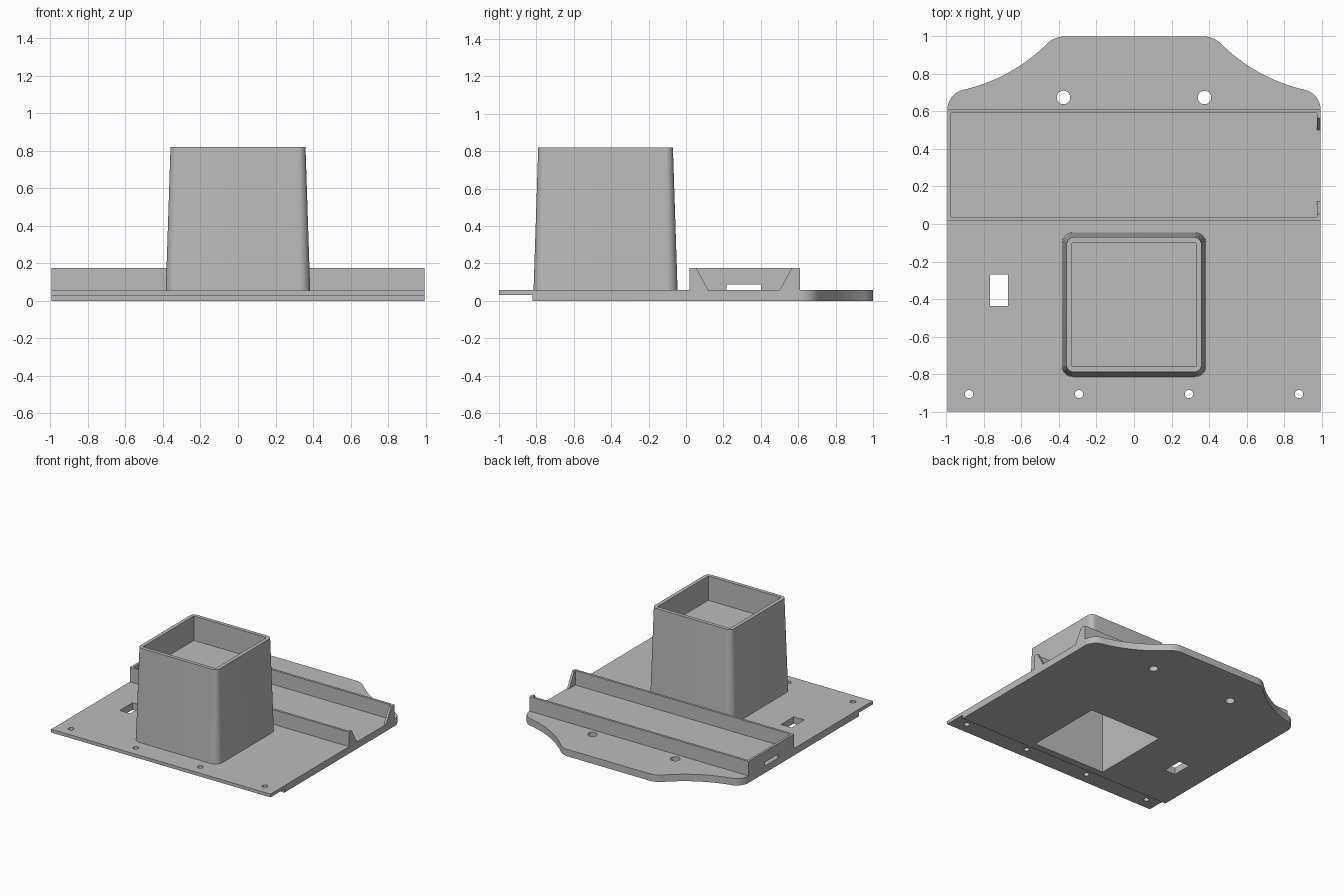
import bpy, bmesh
from math import sin, cos, radians, pi
from mathutils import Vector

if "Cube" in bpy.data.objects:
    bpy.data.objects.remove(bpy.data.objects["Cube"])

grey = bpy.data.materials.new("light grey")
grey.use_nodes = True
colour = (0.5, 0.5, 0.5, 1)
grey.diffuse_color = colour
grey.node_tree.nodes["Principled BSDF"].inputs["Base Color"].default_value = colour

HALF, PLATE, TRAY, TOP = 0.995, 0.057, 0.176, 0.82
TOWER_Y = -0.43


def loft(name, start, end):
    """Closed solid between two matching rings of points."""
    bm = bmesh.new()
    a = [bm.verts.new(p) for p in start]
    b = [bm.verts.new(p) for p in end]
    bm.faces.new(a)
    bm.faces.new(b)
    for i in range(len(a)):
        j = (i + 1) % len(a)
        bm.faces.new((a[i], a[j], b[j], b[i]))
    bmesh.ops.recalc_face_normals(bm, faces=bm.faces)
    mesh = bpy.data.meshes.new(name)
    bm.to_mesh(mesh)
    bm.free()
    mesh.materials.append(grey)
    obj = bpy.data.objects.new(name, mesh)
    bpy.context.collection.objects.link(obj)
    return obj


def prism(name, outline, z0, z1):
    return loft(name, [(x, y, z0) for x, y in outline], [(x, y, z1) for x, y in outline])


def box(name, x0, x1, y0, y1, z0, z1):
    return prism(name, [(x0, y0), (x1, y0), (x1, y1), (x0, y1)], z0, z1)


def arc(cx, cy, r, a0, a1, n):
    return [(cx + r * cos(radians(a0 + (a1 - a0) * i / n)),
             cy + r * sin(radians(a0 + (a1 - a0) * i / n))) for i in range(n + 1)]


def cylinder(name, x, y, r):
    return prism(name, arc(x, y, r, 0, 348.75, 31), -0.1, 0.2)


def activate(obj):
    bpy.ops.object.select_all(action="DESELECT")
    obj.select_set(True)
    bpy.context.view_layer.objects.active = obj


def cut(target, cutters):
    activate(target)
    for c in cutters:
        m = target.modifiers.new("cut", "BOOLEAN")
        m.operation, m.solver, m.object = "DIFFERENCE", "EXACT", c
        bpy.ops.object.modifier_apply(modifier=m.name)
    for c in cutters:
        bpy.data.objects.remove(c)


def smooth(obj):
    activate(obj)
    bpy.ops.object.shade_smooth_by_angle(angle=radians(30))


def shaft():
    return box("shaft_cutter", -0.33, 0.33, TOWER_Y - 0.33, TOWER_Y + 0.33, -0.1, 0.59)


# Base plate: rounded shoulders sweep up into the rear tab
shoulder = arc(HALF - 0.108, 0.61, 0.108, 0, 77.2, 10)
sx, sy = shoulder[-1]
R = 0.923
sweep = arc(sx + R * cos(radians(77.2)), sy + R * sin(radians(77.2)), R, 257.2, 225, 16)
ex, ey = sweep[-1]
tab = arc(ex - 0.13 * cos(pi / 4), 1 - 0.13, 0.13, 45, 90, 8)
right = [(HALF, -1)] + shoulder + sweep[1:-1] + tab
outline = right + [(-x, y) for x, y in reversed(right)]
plate = prism("base_plate", outline, 0, PLATE)

# Front lip step, screw holes, cable slot and shaft opening
cutters = [box("lip_cutter", -1.2, 1.2, -1.2, -0.82, -0.1, 0.03),
           box("slot_cutter", -0.768, -0.672, -0.437, -0.27, -0.1, 0.2), shaft()]
cutters += [cylinder("hole_cutter", x, -0.907, 0.022) for x in (-0.88, -0.293, 0.293, 0.88)]
cutters += [cylinder("hole_cutter", x, 0.675, 0.036) for x in (-0.376, 0.376)]
cut(plate, cutters)
smooth(plate)


# Tapered tower, hollow from above and below with a floor between
def rounded_square(half, r, z):
    pts = []
    for k, (sx, sy) in enumerate(((1, 1), (-1, 1), (-1, -1), (1, -1))):
        pts += arc(sx * (half - r), TOWER_Y + sy * (half - r), r, 90 * k, 90 * k + 90, 8)
    return [(x, y, z) for x, y in pts]


tower = loft("tower", rounded_square(0.385, 0.06, PLATE), rounded_square(0.36, 0.04, TOP))
cut(tower, [shaft(),
            box("pocket_cutter", -0.33, 0.33, TOWER_Y - 0.33, TOWER_Y + 0.33, 0.62, 1)])
smooth(tower)

# Tray walls: slotted left end, flared opening at the other end
Y0, Y1, T = 0.019, 0.61, 0.019
tray = box("tray_walls", -HALF, HALF, Y0, Y1, PLATE, TRAY)
flare = [(0.12, PLATE), (0.5, PLATE), (0.566, TRAY), (0.566, 0.3), (0.054, 0.3), (0.054, TRAY)]
flare = [(y, z if z > PLATE else 0.0569) for y, z in flare]
cut(tray, [box("tray_cutter", -HALF + T, HALF - T, Y0 + T, Y1 - T, 0, 0.4),
           loft("flare_cutter", [(0.9, y, z) for y, z in flare], [(1.1, y, z) for y, z in flare]),
           box("vent_cutter", -1.1, -0.9, 0.217, 0.4, 0, 0.088)])
